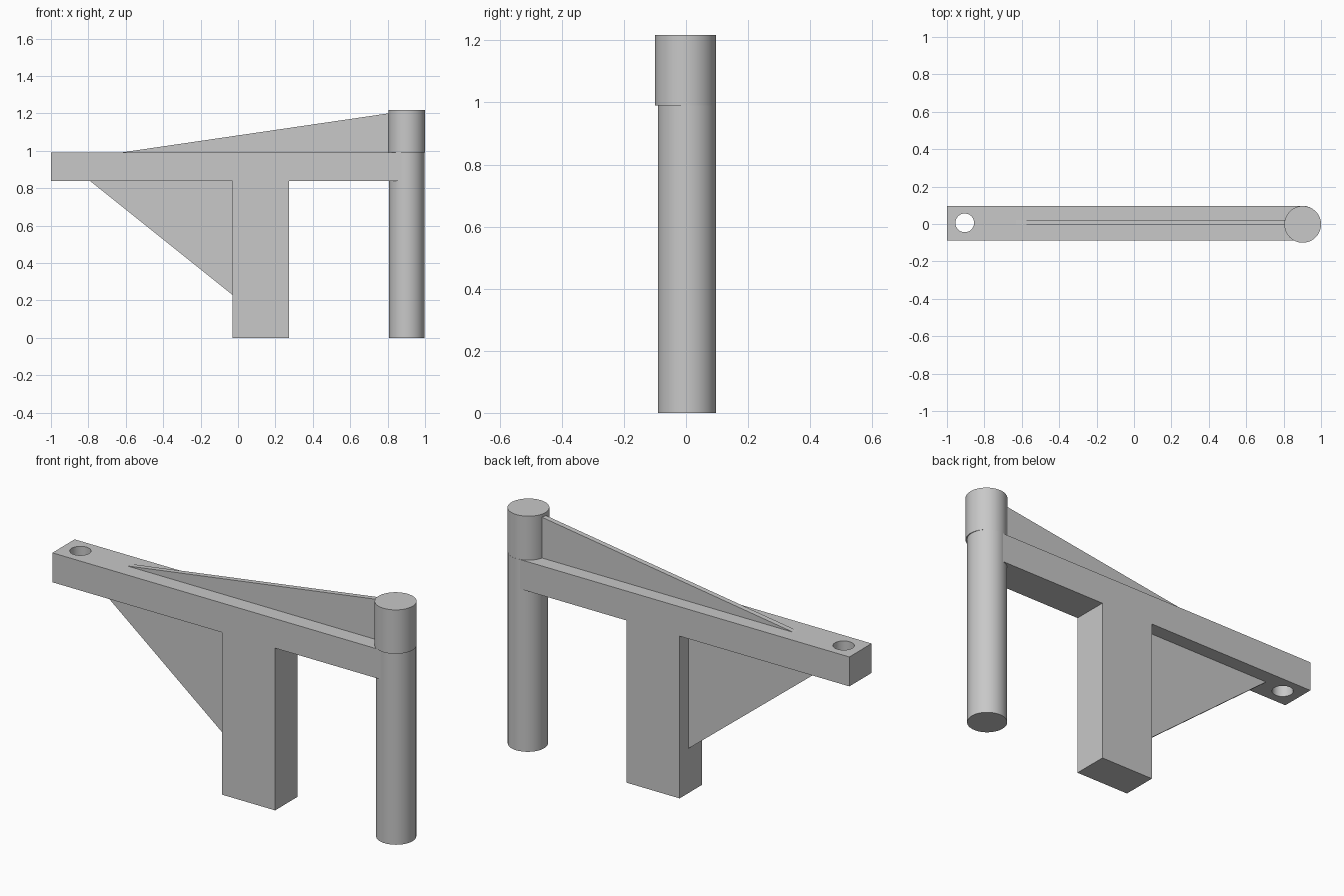
import bpy
import bmesh

if "Cube" in bpy.data.objects:
    bpy.data.objects.remove(bpy.data.objects["Cube"], do_unlink=True)

# Single plain grey finish
grey = bpy.data.materials.new("plain grey")
grey.use_nodes = True
colour = (0.58, 0.58, 0.58, 1)
grey.diffuse_color = colour
grey.node_tree.nodes["Principled BSDF"].inputs["Base Color"].default_value = colour


def plate(name, outline, y0, y1):
    """Extrude an x-z outline from y0 to y1."""
    bm = bmesh.new()
    face = bm.faces.new([bm.verts.new((x, y0, z)) for x, z in outline])
    result = bmesh.ops.extrude_face_region(bm, geom=[face])
    verts = [g for g in result["geom"] if isinstance(g, bmesh.types.BMVert)]
    bmesh.ops.translate(bm, verts=verts, vec=(0, y1 - y0, 0))
    bmesh.ops.recalc_face_normals(bm, faces=bm.faces)
    mesh = bpy.data.meshes.new(name)
    bm.to_mesh(mesh)
    bm.free()
    obj = bpy.data.objects.new(name, mesh)
    bpy.context.collection.objects.link(obj)
    mesh.materials.append(grey)
    return obj


def cylinder(name, x, y, radius, z0, z1):
    """Smooth-sided upright cylinder with sharp rims."""
    bpy.ops.mesh.primitive_cylinder_add(
        vertices=64, radius=radius, depth=z1 - z0, location=(x, y, (z0 + z1) / 2))
    obj = bpy.context.object
    obj.name = name
    obj.data.materials.append(grey)
    bpy.ops.object.shade_smooth_by_angle()
    return obj


bar_bottom, bar_top = 0.838, 0.99
post_left, post_right = -0.03, 0.273

# Beam and post share one T-shaped outline
beam = plate("beam_and_post", [
    (-1, bar_top), (-1, bar_bottom), (post_left, bar_bottom), (post_left, 0),
    (post_right, 0), (post_right, bar_bottom), (0.9, bar_bottom), (0.9, bar_top),
], -0.087, 0.095)

# Round hole through the free end of the beam
cutter = cylinder("hole_cutter", -0.905, 0.006, 0.05, 0.7, 1.1)
cutter.hide_render = True
cutter.hide_viewport = True
cut = beam.modifiers.new("end_hole", "BOOLEAN")
cut.operation = "DIFFERENCE"
cut.solver = "EXACT"
cut.object = cutter

# Thin triangular stiffeners above and below the beam
rib_y = (-0.005, 0.022)
plate("upper_rib", [(-0.63, bar_top), (-0.63, 0.97), (0.86, 0.97), (0.86, 1.208)], *rib_y)
plate("lower_gusset", [(-0.79, bar_bottom), (post_left, 0.23), (0, 0.23),
                       (0, 0.86), (-0.79, 0.86)], *rib_y)

# Round column with a slightly wider cap
cylinder("column", 0.902, 0.003, 0.094, 0, bar_top)
cylinder("column_cap", 0.902, -0.002, 0.098, bar_top, 1.217)
